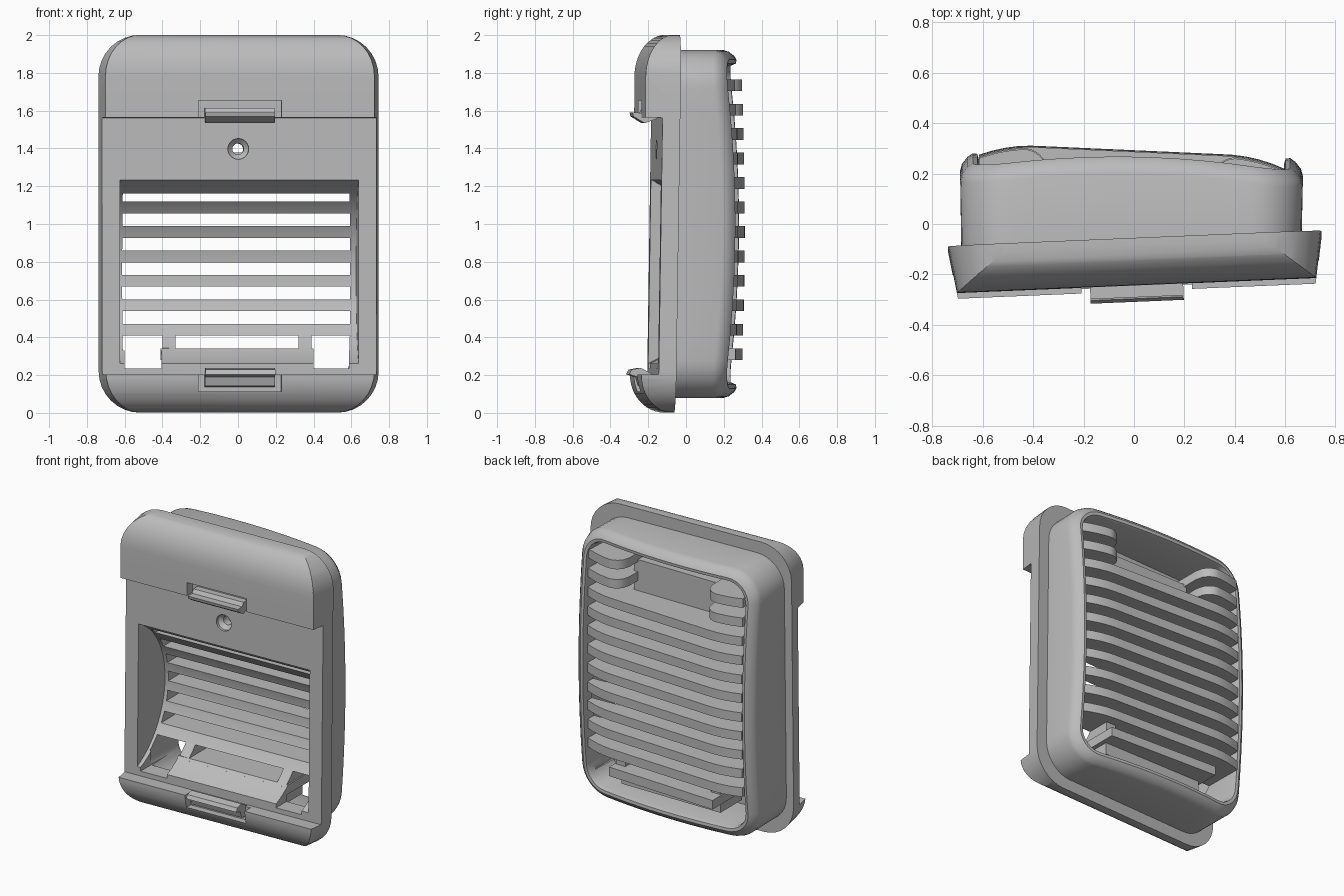
import bpy, bmesh, math
from mathutils import Matrix

if "Cube" in bpy.data.objects:
    bpy.data.objects.remove(bpy.data.objects["Cube"])

grey = bpy.data.materials.new("plain_grey")
grey.use_nodes = True
COLOUR = (0.5, 0.5, 0.5, 1)
grey.diffuse_color = COLOUR
grey.node_tree.nodes["Principled BSDF"].inputs["Base Color"].default_value = COLOUR

# The front frame leans and turns slightly relative to the rear shell
YAW = 0.042
TILT = (Matrix.Translation((0, 0, 1)) @ Matrix.Rotation(YAW, 4, 'Z')
        @ Matrix.Rotation(-0.015, 4, 'X') @ Matrix.Translation((0, 0, -1)))


def make(name, bm, tilt=False):
    bmesh.ops.recalc_face_normals(bm, faces=bm.faces)
    mesh = bpy.data.meshes.new(name)
    bm.to_mesh(mesh)
    bm.free()
    obj = bpy.data.objects.new(name, mesh)
    bpy.context.collection.objects.link(obj)
    mesh.materials.append(grey)
    if tilt:
        mesh.transform(TILT)
    return obj


def loft(bm, rings):
    """Join closed rings of points into a capped solid."""
    loops = [[bm.verts.new(p) for p in ring] for ring in rings]
    n = len(loops[0])
    for a, b in zip(loops, loops[1:]):
        for i in range(n):
            j = (i + 1) % n
            bm.faces.new((a[i], a[j], b[j], b[i]))
    bm.faces.new(loops[0])
    bm.faces.new(loops[-1])


def box(bm, x0, x1, y0, y1, z0, z1):
    loft(bm, [[(x0, y, z0), (x1, y, z0), (x1, y, z1), (x0, y, z1)] for y in (y0, y1)])


def extrude_x(bm, profile, x0, x1):
    loft(bm, [[(x, y, z) for y, z in profile] for x in (x0, x1)])


def arc(cy, cz, ry, rz, a0, a1, n):
    angles = [math.radians(a0 + (a1 - a0) * i / n) for i in range(n + 1)]
    return [(cy + ry * math.cos(a), cz + rz * math.sin(a)) for a in angles]


def rounded_ring(cx, hw, hh, r, depth, arc_n=8, side_n=10):
    """Rounded rectangle in x and z, with y from a function of position."""
    corners = []
    for k, (sx, sz) in enumerate(((1, 1), (-1, 1), (-1, -1), (1, -1))):
        corners.append(arc(cx + sx * (hw - r), 1 + sz * (hh - r), r, r,
                           90 * k, 90 * k + 90, arc_n))
    pts = []
    for k, corner in enumerate(corners):
        pts += corner
        (x0, z0), (x1, z1) = corner[-1], corners[(k + 1) % 4][0]
        for i in range(1, side_n):
            t = i / side_n
            pts.append((x0 + (x1 - x0) * t, z0 + (z1 - z0) * t))
    return [(x, depth(x, z), z) for x, z in pts]


def boolean(obj, cutter, operation='DIFFERENCE'):
    mod = obj.modifiers.new(cutter.name, 'BOOLEAN')
    mod.operation = operation
    mod.solver = 'EXACT'
    mod.object = cutter
    cutter.hide_render = True


def finish(obj):
    """Bake the cuts and shade smooth with sharp edges kept."""
    graph = bpy.context.evaluated_depsgraph_get()
    baked = bpy.data.meshes.new_from_object(obj.evaluated_get(graph))
    obj.modifiers.clear()
    obj.data = baked
    bpy.ops.object.select_all(action='DESELECT')
    obj.select_set(True)
    bpy.context.view_layer.objects.active = obj
    bpy.ops.object.shade_smooth_by_angle(angle=math.radians(28))


# Crowned rear edge of the shell
def edge(x, z):
    return 0.275 - 0.018 * x - 0.063 * (x / 0.68) ** 2 - 0.065 * ((z - 1) / 0.92) ** 2


def front_plane(y):
    return lambda x, z: y + YAW * x + 0.015 * (z - 1)


def rim(lift):
    return lambda x, z: edge(x, z) + lift


# Rear shell: outer wall, rolled rim, inner wall and floor
bm = bmesh.new()
loft(bm, [rounded_ring(-0.01, 0.675, 0.92, 0.2, front_plane(-0.1)),
          rounded_ring(-0.01, 0.68, 0.92, 0.2, rim(-0.01)),
          rounded_ring(-0.01, 0.673, 0.912, 0.195, rim(0.015)),
          rounded_ring(-0.01, 0.65, 0.89, 0.175, rim(0.04)),
          rounded_ring(-0.01, 0.63, 0.87, 0.155, rim(0.05)),
          rounded_ring(-0.01, 0.612, 0.85, 0.14, rim(0.045)),
          rounded_ring(-0.01, 0.605, 0.84, 0.13, rim(0.02)),
          rounded_ring(-0.01, 0.6, 0.835, 0.13, front_plane(-0.05))])
shell = make("rear_shell", bm)

# Front frame: drafted rounded plate trimmed to a hooded side profile
bm = bmesh.new()
loft(bm, [rounded_ring(0, 0.742, 1.0, 0.22, lambda x, z: -0.07),
          rounded_ring(0, 0.71, 1.0, 0.22, lambda x, z: -0.27)])
frame = make("front_frame", bm, True)
bm = bmesh.new()
profile = ([(-0.05, 2.0)] + arc(-0.1, 1.78, 0.155, 0.22, 90, 180, 12)
           + [(-0.253, 1.56), (-0.163, 1.56), (-0.163, 0.2)]
           + arc(-0.08, 0.2, 0.175, 0.2, 180, 270, 12) + [(-0.05, 0)])
extrude_x(bm, profile, -1, 1)
boolean(frame, make("hood_profile", bm, True), 'INTERSECT')

# Horizontal slats across the rear opening
def slat_back(x, z):
    end = max(0, abs(x + 0.01) - 0.38)
    return 0.293 - 0.045 * x - 0.9 * end ** 2 - 0.015 * ((z - 1) / 0.75) ** 2


def slat(bm, x0, x1, z, round_left=False, round_right=False, t=0.031):
    outline = []
    for i in range(25):
        x = x0 + (x1 - x0) * i / 24
        y = slat_back(x, z)
        for rounded, gap in ((round_left, x - x0), (round_right, x1 - x)):
            if rounded and gap < 0.1:
                y -= 0.1 - math.sqrt(max(0, 0.01 - (0.1 - gap) ** 2))
        outline.append((x, y))
    outline += [(x1, -0.06 + YAW * x1), (x0, -0.06 + YAW * x0)]
    loft(bm, [[(x, y, z + s) for x, y in outline] for s in (-t, t)])


bm = bmesh.new()
for i in range(12):
    z = 1.735 - 0.1295 * i
    if i < 2:
        slat(bm, -0.615, -0.34, z, round_right=True)
        slat(bm, 0.31, 0.595, z, round_left=True)
    elif i == 11:
        slat(bm, -0.41, 0.4, z)
    else:
        slat(bm, -0.615, 0.595, z)
slats = make("slats", bm)

# Blocks inside the shell: upper recess plate, lower ledge and slot ends
bm = bmesh.new()
box(bm, -0.36, 0.34, -0.06, 0.08, 1.5, 1.72)
box(bm, -0.38, 0.37, -0.06, 0.17, 0.2, 0.285)
for x in (-0.4, 0.32):
    box(bm, x, x + 0.07, -0.06, 0.2, 0.335, 0.415)
blocks = make("inner_blocks", bm)

# Concave scoop behind the window
bm = bmesh.new()
extrude_x(bm, arc(-0.384, 0.745, 0.534, 0.534, 0, 354, 59), -0.632, 0.632)
scoop = make("scoop_cutter", bm, True)
for part in (shell, frame, slats, blocks):
    boolean(part, scoop)

# Square openings in the lower corners
bm = bmesh.new()
box(bm, -0.6, -0.405, -0.5, 0.15, 0.235, 0.395)
box(bm, 0.4, 0.588, -0.5, 0.15, 0.235, 0.395)
openings = make("opening_cutter", bm)
# Countersunk screw hole
bm = bmesh.new()
hole = [[(-0.005 + x, y, z) for x, z in arc(0, 1.395, r, r, 0, 345, 23)]
        for y, r in ((-0.3, 0.055), (-0.145, 0.055), (-0.12, 0.03), (0.02, 0.03))]
loft(bm, hole)
screw = make("screw_cutter", bm, True)
for part in (shell, frame):
    boolean(part, openings)
    boolean(part, screw)

# Notches in the hoods around the clips
bm = bmesh.new()
for z0, z1 in ((1.5, 1.65), (0.11, 0.25)):
    box(bm, -0.22, 0.22, -0.5, -0.19, z0, z1)
boolean(frame, make("notch_cutter", bm, True))

# Clips: hooked lips at the top and bottom
bm = bmesh.new()
extrude_x(bm, [(-0.17, 1.555), (-0.235, 1.53), (-0.295, 1.565), (-0.3, 1.585),
               (-0.25, 1.585), (-0.235, 1.61), (-0.17, 1.61)], -0.185, 0.185)
extrude_x(bm, [(-0.17, 0.2), (-0.235, 0.235), (-0.285, 0.225), (-0.297, 0.2),
               (-0.25, 0.185), (-0.235, 0.14), (-0.17, 0.13)], -0.185, 0.185)
clips = make("clips", bm, True)

for part in (shell, frame, slats, blocks, clips):
    finish(part)
for cutter in [o for o in bpy.data.objects if o.hide_render]:
    bpy.data.objects.remove(cutter)
